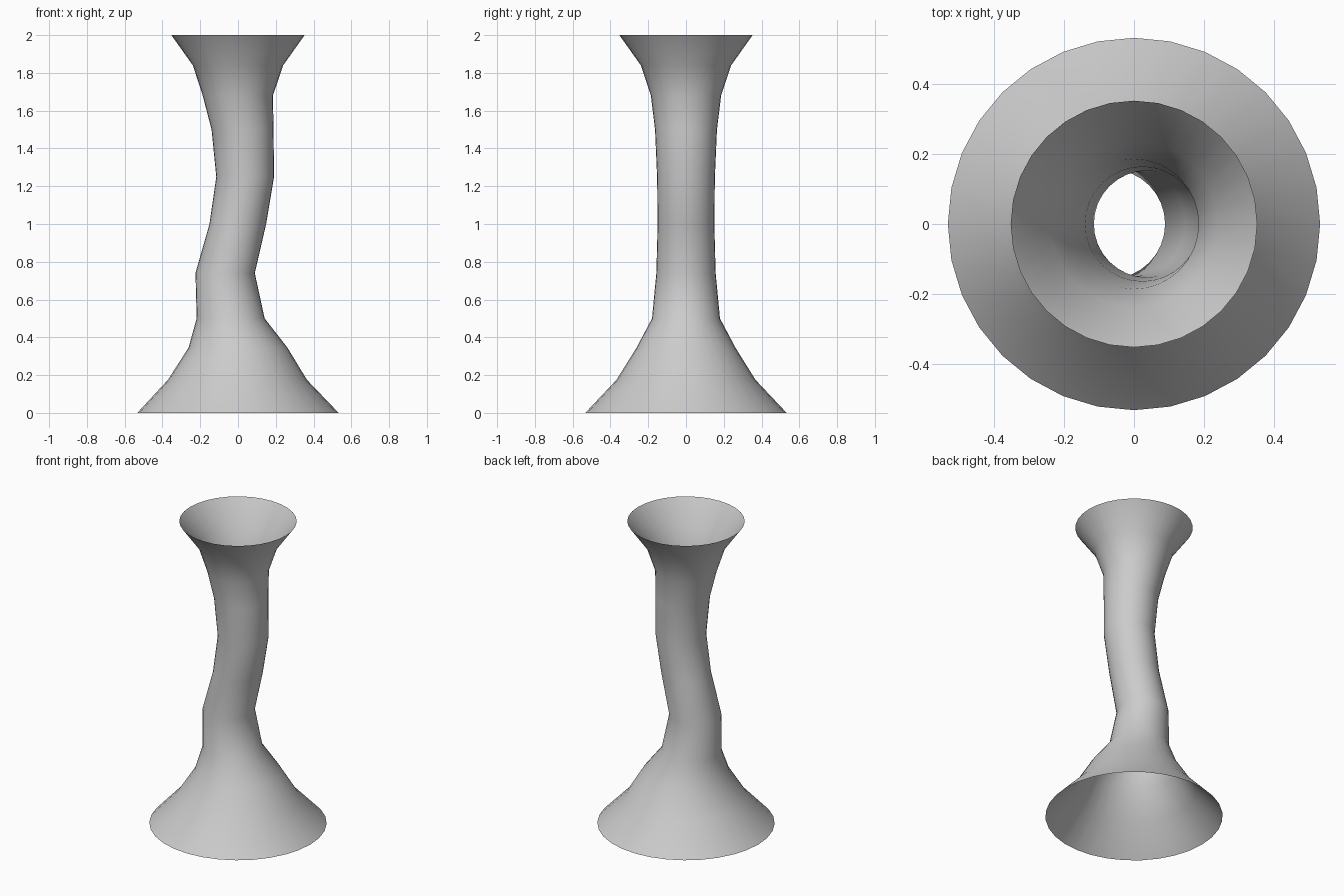
import bpy, bmesh
from math import cos, sin, tau

if "Cube" in bpy.data.objects:
    bpy.data.objects.remove(bpy.data.objects["Cube"])

SIDES = 32
# Cross-sections of the stem: height, sideways offset, radius
RINGS = [
    (0.00, 0.0, 0.533), (0.175, -0.003, 0.368), (0.345, 0.0, 0.262),
    (0.50, -0.039, 0.18), (0.74, -0.068, 0.157), (1.00, -0.001, 0.15),
    (1.25, 0.038, 0.153), (1.50, 0.024, 0.164), (1.68, -0.001, 0.186),
    (1.84, 0.0, 0.239), (2.00, 0.0, 0.353),
]

# Open flared tube: bridge each ring to the next
bm = bmesh.new()
loops = [[bm.verts.new((cx + r * cos(tau * i / SIDES), r * sin(tau * i / SIDES), z))
          for i in range(SIDES)] for z, cx, r in RINGS]
for low, high in zip(loops, loops[1:]):
    for i in range(SIDES):
        j = (i + 1) % SIDES
        bm.faces.new((low[i], low[j], high[j], high[i])).smooth = True

mesh = bpy.data.meshes.new("flared_tube")
bm.to_mesh(mesh)
bm.free()
tube = bpy.data.objects.new("flared_tube", mesh)
bpy.context.collection.objects.link(tube)
